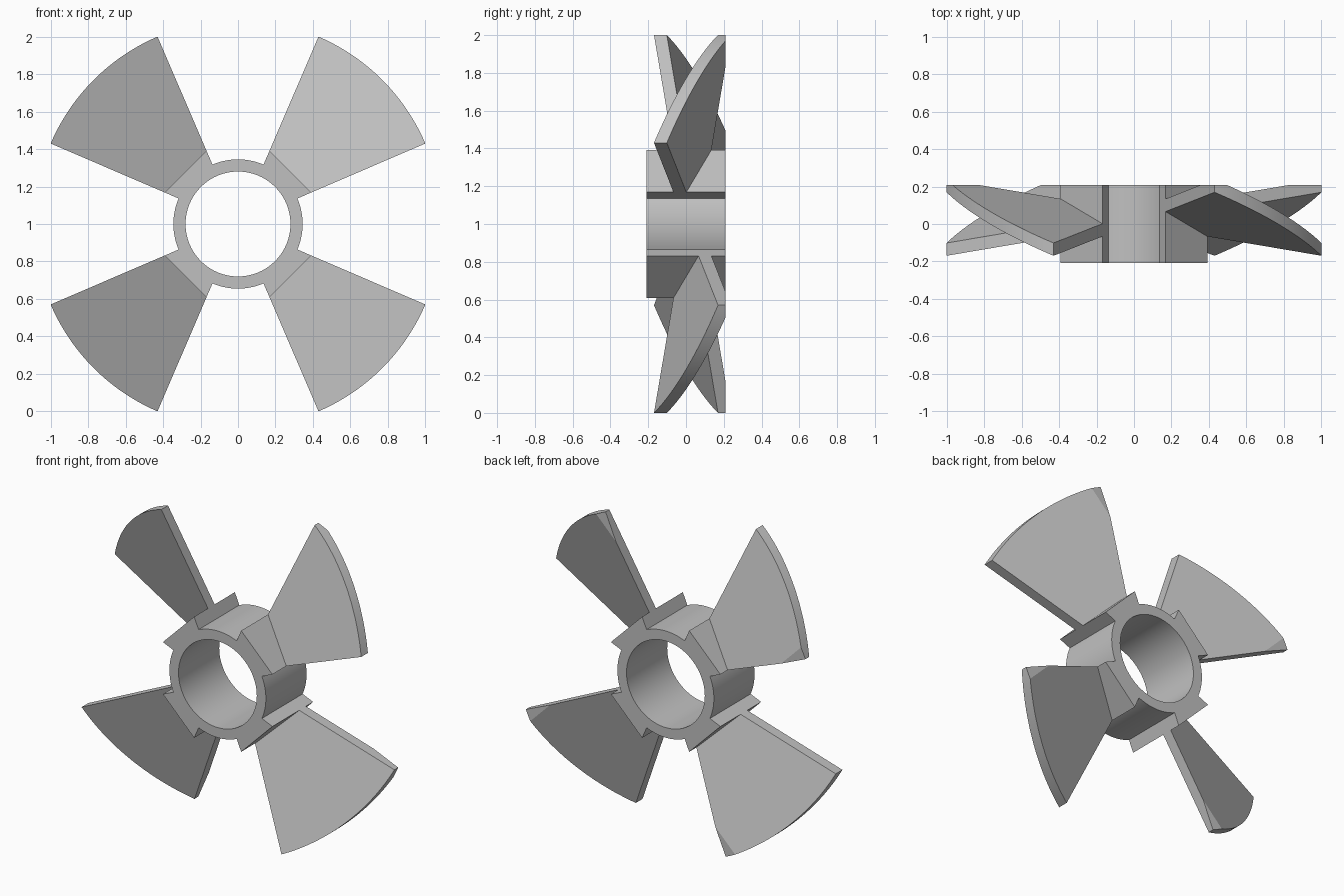
import bpy, bmesh
from math import pi, radians, sin, cos, tan

CENTRE_Z = 1.0
HALF_DEPTH = 0.208                # hub reaches this far front and back
BORE, HUB = 0.28, 0.345           # inner and outer hub radius
TIP = 1.0886                      # blade tip radius
BOSS = 0.396                      # distance from the axis to each boss flat
HALF = radians(21.75)             # half the angle covered by one blade
PITCH, THICK = 0.42, 0.068        # blade slope and thickness along the axis

old = bpy.data.objects.get("Cube")
if old:
    bpy.data.objects.remove(old, do_unlink=True)

grey = bpy.data.materials.new("plain grey")
grey.use_nodes = True
colour = (0.53, 0.53, 0.53, 1)
grey.diffuse_color = colour
grey.node_tree.nodes["Principled BSDF"].inputs["Base Color"].default_value = colour


def polar(radius, angle, y):
    return (radius * cos(angle), y, CENTRE_Z + radius * sin(angle))


def arc(radius, start, end, steps):
    return [(radius, start + (end - start) * i / steps) for i in range(steps + 1)]


def finish(bm, name):
    bmesh.ops.recalc_face_normals(bm, faces=bm.faces[:])
    mesh = bpy.data.meshes.new(name)
    bm.to_mesh(mesh)
    bm.free()
    mesh.materials.append(grey)
    mesh.shade_smooth()
    mesh.set_sharp_from_angle(angle=radians(20))
    bpy.context.collection.objects.link(bpy.data.objects.new(name, mesh))


def make_hub():
    # Outline: round collar broken by four flat-topped bosses, plus the bore
    corner = BOSS / cos(HALF)
    outer = []
    for q in range(4):
        mid = pi / 4 + q * pi / 2
        outer += [(corner, mid - HALF), (corner, mid + HALF)]
        outer += arc(HUB, mid + HALF, mid + pi / 2 - HALF, 16)
    inner = arc(BORE, 0, 2 * pi, 80)[:-1]

    bm = bmesh.new()
    edges = []
    for loop in (outer, inner):
        verts = [bm.verts.new(polar(r, a, -HALF_DEPTH)) for r, a in loop]
        edges += [bm.edges.new((v, verts[i - 1])) for i, v in enumerate(verts)]
    bmesh.ops.triangle_fill(bm, edges=edges, use_beauty=True, normal=(0, -1, 0))
    result = bmesh.ops.extrude_face_region(bm, geom=bm.faces[:],
                                           use_keep_orig=True)
    moved = [g for g in result["geom"] if isinstance(g, bmesh.types.BMVert)]
    bmesh.ops.translate(bm, verts=moved, vec=(0, 2 * HALF_DEPTH, 0))
    finish(bm, "hub")


def make_blade(name, mid):
    # Pitched sector: depth grows with the sideways distance from its mid line
    root = BOSS / cos(HALF)
    outline = [(root, HALF), (root, -HALF)] + arc(TIP, -HALF, HALF, 32)
    bm = bmesh.new()
    front, back = [
        [bm.verts.new(polar(r, mid + a, PITCH * r * sin(a) + offset))
         for r, a in outline] for offset in (0, THICK)]
    bm.faces.new(front)
    bm.faces.new(back[::-1])
    for i in range(len(outline)):
        bm.faces.new((front[i - 1], front[i], back[i], back[i - 1]))
    # Trim the trailing corner flush with the back of the hub
    cut = bmesh.ops.bisect_plane(
        bm, geom=bm.verts[:] + bm.edges[:] + bm.faces[:],
        plane_co=(0, HALF_DEPTH, 0), plane_no=(0, 1, 0), clear_outer=True)
    rim = [g for g in cut["geom_cut"] if isinstance(g, bmesh.types.BMEdge)]
    bmesh.ops.holes_fill(bm, edges=rim)
    finish(bm, name)


make_hub()
for number, name in enumerate(("upper_left_blade", "upper_right_blade",
                               "lower_right_blade", "lower_left_blade")):
    make_blade(name, pi / 4 + number * pi / 2)
